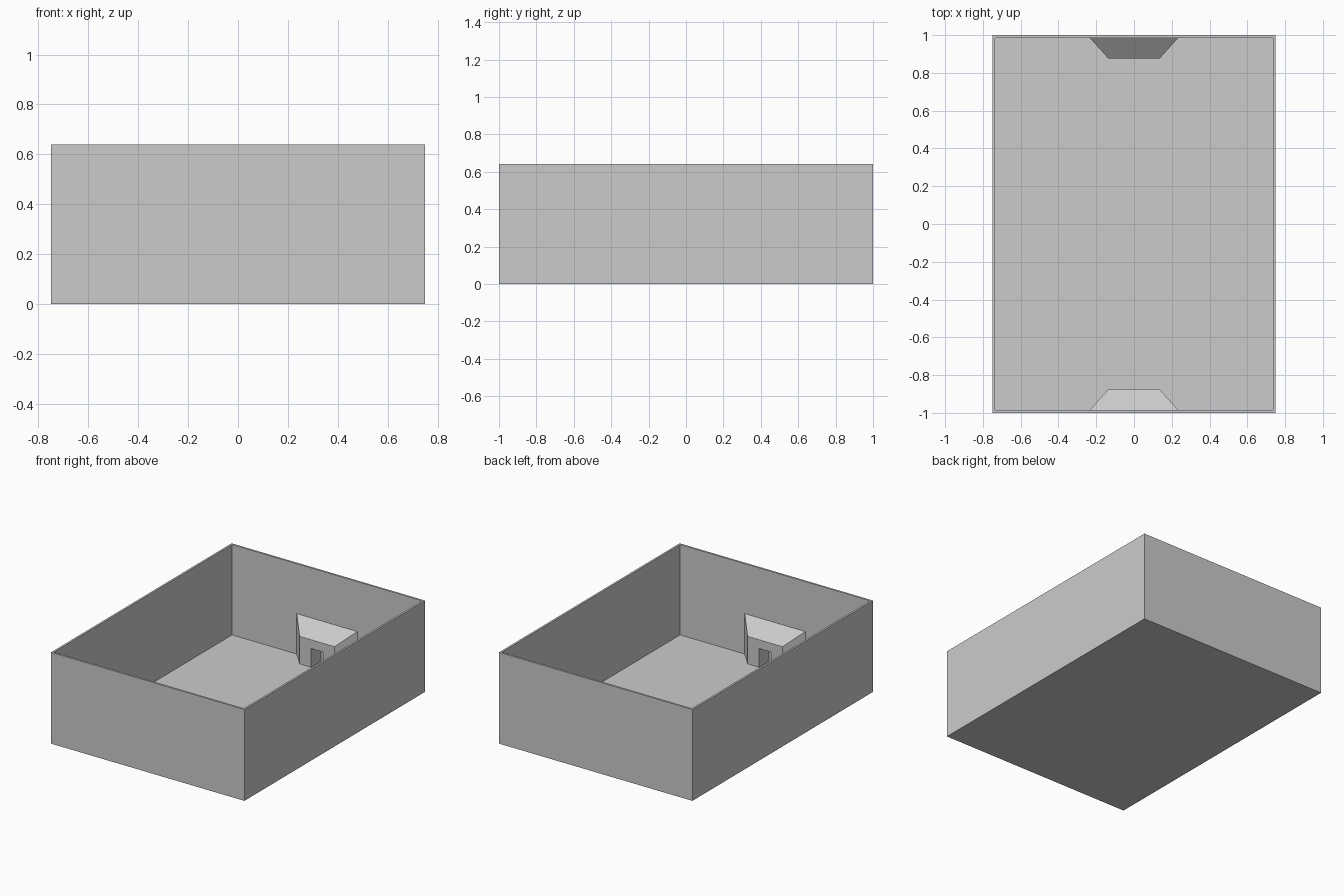
import bpy, bmesh

if "Cube" in bpy.data.objects:
    bpy.data.objects.remove(bpy.data.objects["Cube"])

W, L, H = 0.75, 1.0, 0.64      # half width, half length, height
T, F = 0.014, 0.007            # wall and floor thickness


def finish(name, bm):
    bmesh.ops.recalc_face_normals(bm, faces=bm.faces)
    me = bpy.data.meshes.new(name)
    bm.to_mesh(me)
    bm.free()
    ob = bpy.data.objects.new(name, me)
    bpy.context.collection.objects.link(ob)
    return ob


def rect(bm, x, y, z):
    return [bm.verts.new((sx * x, sy * y, z))
            for sx, sy in ((-1, -1), (1, -1), (1, 1), (-1, 1))]


def bridge(bm, loops, closed=False):
    pairs = list(zip(loops, loops[1:]))
    if closed:
        pairs.append((loops[-1], loops[0]))
    for a, b in pairs:
        n = len(a)
        for i in range(n):
            bm.faces.new((a[i], a[(i + 1) % n], b[(i + 1) % n], b[i]))


# Floor slab
bm = bmesh.new()
low, high = rect(bm, W, L, 0), rect(bm, W, L, F)
bridge(bm, [low, high])
bm.faces.new(low)
bm.faces.new(high)
finish("floor", bm)

# Four joined boundary walls
bm = bmesh.new()
bridge(bm, [rect(bm, W, L, F), rect(bm, W, L, H),
            rect(bm, W - T, L - T, H), rect(bm, W - T, L - T, F)], closed=True)
finish("walls", bm)


# Sloped end block with an open doorway through to the wall
def end_block(name, s):
    bm = bmesh.new()
    back, front = s * (L - T), s * 0.875

    def arch(x, y, top):
        return [bm.verts.new((px, y, pz))
                for px, pz in ((-x, F), (-x, top), (x, top), (x, F))]

    loops = [arch(0.235, back, 0.29), arch(0.135, front, 0.20),
             arch(0.045, front, 0.138), arch(0.045, back, 0.138)]
    for a, b in zip(loops, loops[1:]):
        for i in range(3):
            bm.faces.new((a[i], a[i + 1], b[i + 1], b[i]))
    # Back face against the wall and the two feet
    a, d = loops[0], loops[3]
    for i in range(3):
        bm.faces.new((d[i], d[i + 1], a[i + 1], a[i]))
    for i in (0, 3):
        bm.faces.new([lp[i] for lp in loops])
    finish(name, bm)


end_block("front_end_block", -1)
end_block("back_end_block", 1)
